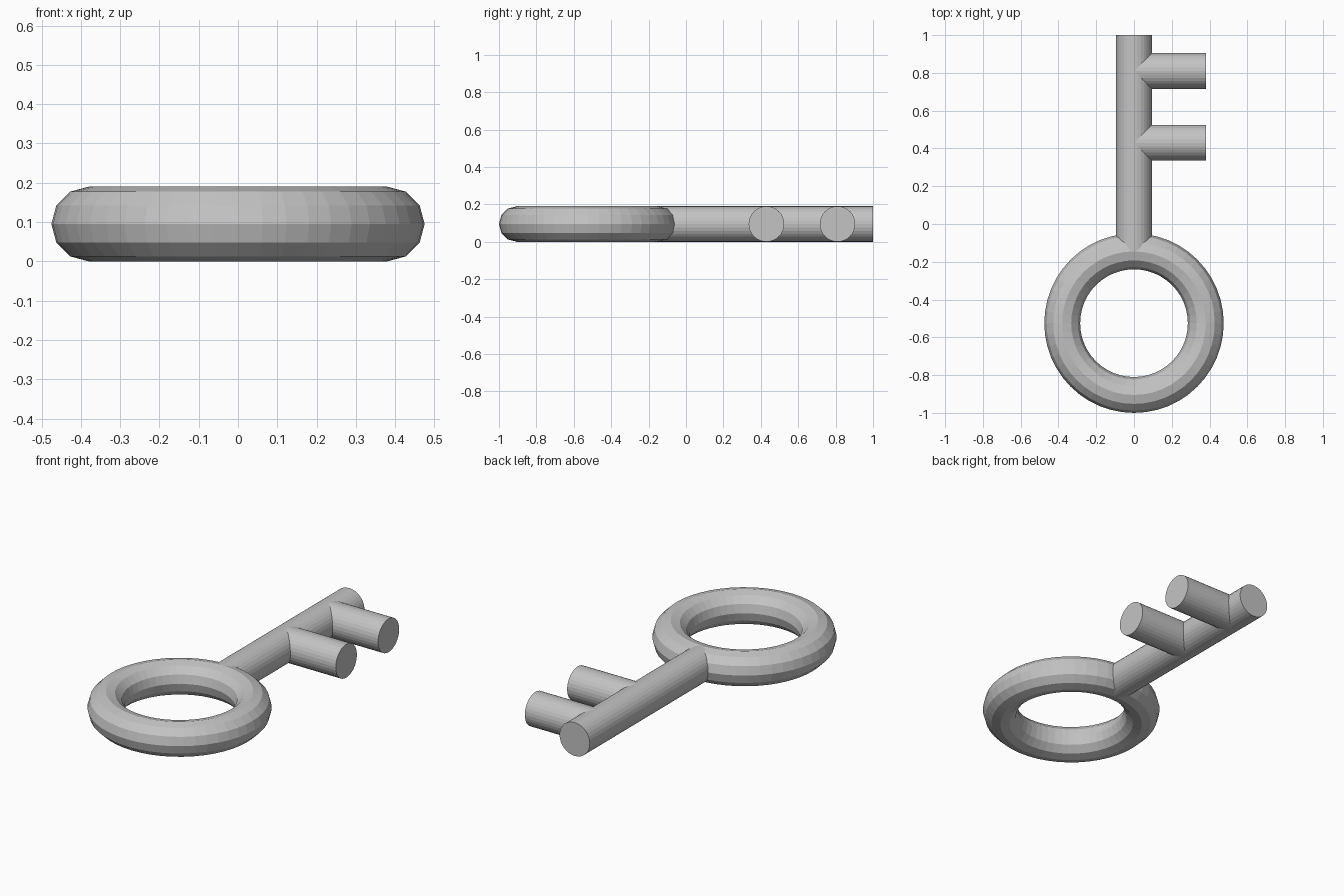
import bpy
import math

if "Cube" in bpy.data.objects:
    bpy.data.objects.remove(bpy.data.objects["Cube"])

RADIUS = 0.095       # thickness of every rod
RING_Y = -0.525      # centre of the bow ring
RING_R = 0.38

grey = bpy.data.materials.new("light_grey")
grey.diffuse_color = (0.55, 0.55, 0.55, 1)
grey.use_nodes = True
grey.node_tree.nodes["Principled BSDF"].inputs["Base Color"].default_value = grey.diffuse_color


def finish(name):
    obj = bpy.context.object
    obj.name = name
    obj.data.materials.append(grey)


def rod(name, centre, length, rotation):
    bpy.ops.mesh.primitive_cylinder_add(
        vertices=32, radius=RADIUS, depth=length, location=centre, rotation=rotation)
    finish(name)


# Bow ring
bpy.ops.mesh.primitive_torus_add(
    major_segments=48, minor_segments=12, major_radius=RING_R,
    minor_radius=RADIUS, location=(0, RING_Y, RADIUS))
finish("bow_ring")

# Shaft from the ring to the tip
start = RING_Y + RING_R
rod("shaft", (0, (start + 1) / 2, RADIUS), 1 - start, (math.pi / 2, 0, 0))

# Two teeth starting on the shaft axis
for name, y in (("inner_tooth", 0.43), ("outer_tooth", 0.81)):
    rod(name, (0.19, y, RADIUS), 0.38, (0, math.pi / 2, 0))
